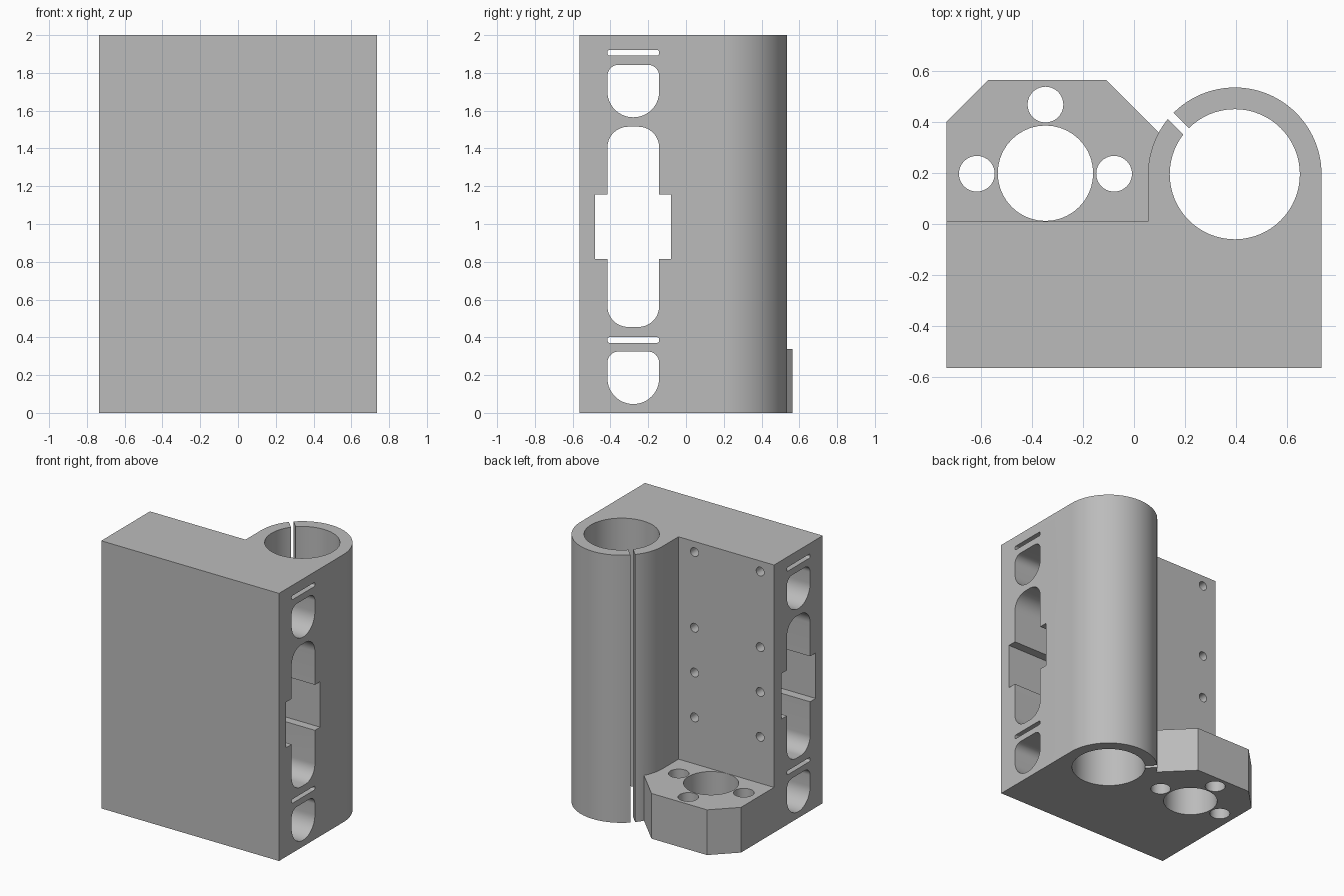
import bpy, bmesh
from math import sin, cos, radians, pi
from mathutils import Vector

cube = bpy.data.objects.get("Cube")
if cube:
    bpy.data.objects.remove(cube)

grey = bpy.data.materials.new("plain grey")
grey.use_nodes = True
grey.diffuse_color = (0.5, 0.5, 0.5, 1)
grey.node_tree.nodes["Principled BSDF"].inputs["Base Color"].default_value = (0.5, 0.5, 0.5, 1)

# Maps profile coordinates (u, v) and extrusion depth d onto model axes
AXES = {"X": lambda u, v, d: Vector((d, u, v)),
        "Y": lambda u, v, d: Vector((u, d, v)),
        "Z": lambda u, v, d: Vector((u, v, d))}


def arc(cx, cy, r, a0, a1, steps):
    angles = [radians(a0 + (a1 - a0) * i / steps) for i in range(steps + 1)]
    return [(cx + r * cos(a), cy + r * sin(a)) for a in angles]


def circle(cx, cy, r, steps=64):
    return arc(cx, cy, r, 0, 360, steps)[:-1]


def rounded(u0, u1, v0, v1, r_low, r_high):
    """Rectangle outline with separate radii for lower and upper corners."""
    pts = []
    for cx, cy, r, a in ((u1 - r_high, v1 - r_high, r_high, 0),
                         (u0 + r_high, v1 - r_high, r_high, 90),
                         (u0 + r_low, v0 + r_low, r_low, 180),
                         (u1 - r_low, v0 + r_low, r_low, 270)):
        pts += arc(cx, cy, r, a, a + 90, 14)
    return pts


def prism(name, outline, axis, lo, hi):
    """Extrude a closed outline along an axis."""
    bm = bmesh.new()
    place = AXES[axis]
    face = bm.faces.new([bm.verts.new(place(u, v, lo)) for u, v in outline])
    ext = bmesh.ops.extrude_face_region(bm, geom=[face])
    top = [g for g in ext["geom"] if isinstance(g, bmesh.types.BMVert)]
    bmesh.ops.translate(bm, verts=top, vec=place(0, 0, hi - lo))
    bmesh.ops.recalc_face_normals(bm, faces=bm.faces)
    mesh = bpy.data.meshes.new(name)
    bm.to_mesh(mesh)
    bm.free()
    mesh.materials.append(grey)
    obj = bpy.data.objects.new(name, mesh)
    bpy.context.collection.objects.link(obj)
    return obj


def combine(target, tool, operation="DIFFERENCE"):
    """Apply a boolean and discard the tool object."""
    tool.hide_render = True
    mod = target.modifiers.new("boolean", "BOOLEAN")
    mod.object, mod.operation, mod.solver = tool, operation, "EXACT"
    bpy.context.view_layer.objects.active = target
    bpy.ops.object.modifier_apply(modifier=mod.name)
    bpy.data.objects.remove(tool)


HALF, FRONT, BACK, HEIGHT = 0.735, -0.565, 0.01, 2.0
TUBE_X, TUBE_Y, TUBE_R = 0.395, 0.195, 0.34

# Main block with the clamp tube growing out of its back
outline = [(-HALF, BACK), (-HALF, FRONT), (HALF, FRONT)]
outline += arc(TUBE_X, TUBE_Y, TUBE_R, 0, 180, 48)
outline += [(TUBE_X - TUBE_R, BACK)]
body = prism("mounting_block", outline, "Z", 0, HEIGHT)

# Chamfered motor plate at the foot
plate = [(-HALF, -0.1), (-HALF, 0.4), (-0.57, 0.565), (-0.11, 0.565), (0.1, 0.355), (0.2, -0.1)]
combine(body, prism("motor_plate", plate, "Z", 0, 0.338), "UNION")

# Tube bore and diagonal clamp slit
combine(body, prism("bore", circle(TUBE_X, TUBE_Y, 0.255), "Z", -0.1, 2.1))
slit = [(0.272, 0.272), (0.295, 0.295), (0.045, 0.545), (0.022, 0.521)]
combine(body, prism("slit", slit, "Z", -0.1, 2.1))

# Plate holes: one large, three small
for cx, cy, r in ((-0.347, 0.199, 0.187), (-0.347, 0.468, 0.07),
                  (-0.616, 0.197, 0.07), (-0.078, 0.197, 0.07)):
    combine(body, prism("plate_hole", circle(cx, cy, r, 40), "Z", -0.1, 0.5))

# Sideways openings through the block
Y0, Y1 = -0.416, -0.142
openings = [rounded(Y0, Y1, 0.455, 1.515, 0.11, 0.11),
            [(-0.482, 0.815), (-0.08, 0.815), (-0.08, 1.155), (-0.482, 1.155)]]
for base in (0.047, 1.565):
    openings.append(rounded(Y0, Y1, base, base + 0.278, 0.1365, 0.06))
for base in (0.371, 1.892):
    openings.append(rounded(Y0, Y1, base, base + 0.03, 0.012, 0.012))
for shape in openings:
    combine(body, prism("side_opening", shape, "X", -1, 1))

# Screw holes in the back face, reaching the openings
for x in (-0.62, -0.077):
    for z in (0.685, 1.02, 1.355, 1.92):
        combine(body, prism("screw_hole", circle(x, z, 0.033, 20), "Y", -0.2, 0.05))

# Smooth curved walls, crisp edges
bpy.ops.object.select_all(action="DESELECT")
body.select_set(True)
bpy.context.view_layer.objects.active = body
bpy.ops.object.shade_smooth_by_angle(angle=pi / 6)
